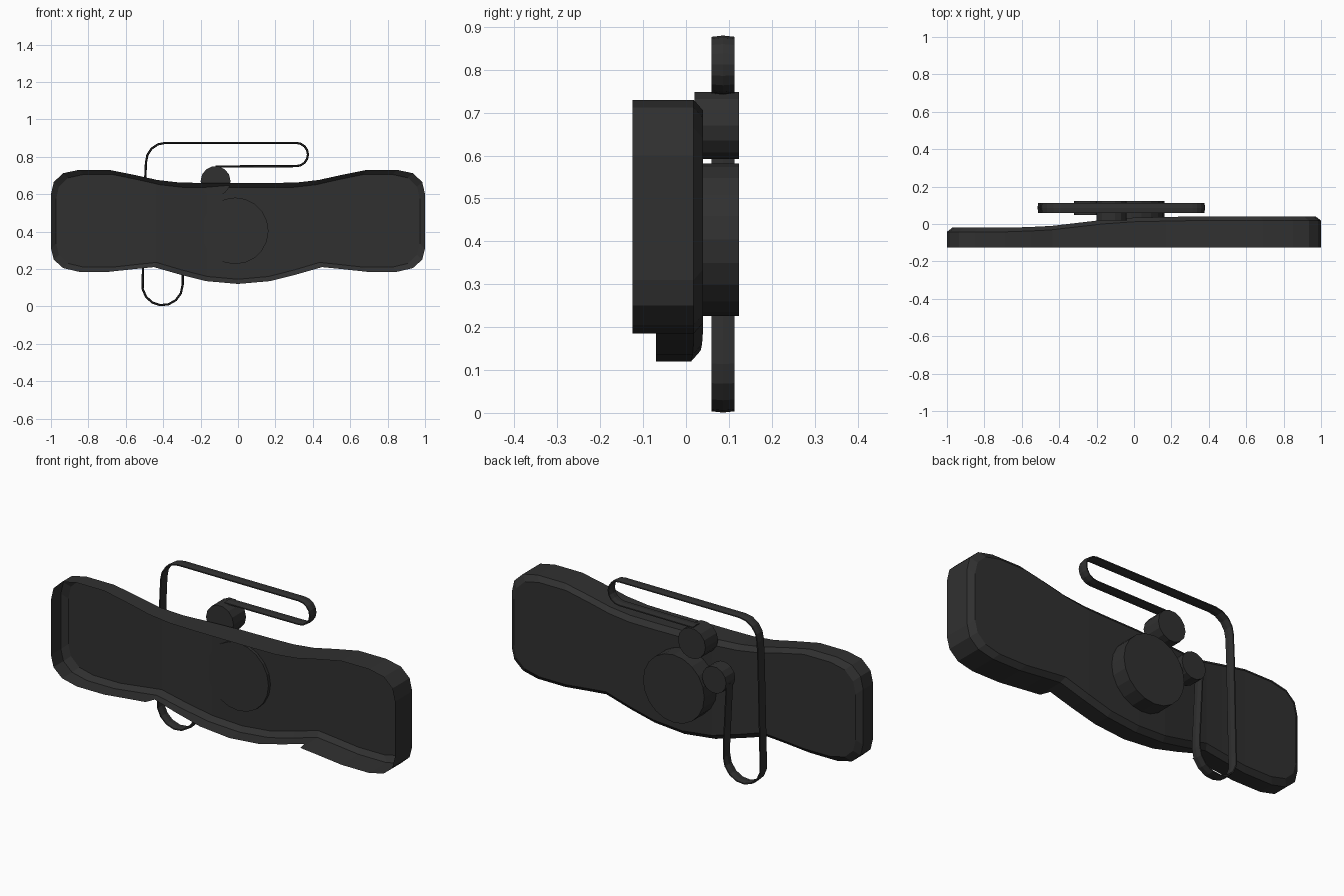
import bpy
from math import cos, sin, pi
from mathutils import Vector

if "Cube" in bpy.data.objects:
    bpy.data.objects.remove(bpy.data.objects["Cube"])

dark = bpy.data.materials.new("dark_plastic")
dark.diffuse_color = (0.03, 0.03, 0.03, 1)
dark.use_nodes = True
dark.node_tree.nodes["Principled BSDF"].inputs["Base Color"].default_value = dark.diffuse_color


def add_mesh(name, verts, faces):
    me = bpy.data.meshes.new(name)
    me.from_pydata(verts, [], faces)
    me.materials.append(dark)
    ob = bpy.data.objects.new(name, me)
    bpy.context.collection.objects.link(ob)
    return ob


def lerp_table(table, x):
    for (x0, y0), (x1, y1) in zip(table, table[1:]):
        if x <= x1:
            return y0 + (y1 - y0) * max(0, (x - x0) / (x1 - x0))
    return table[-1][1]


# Mirror housing: open-fronted shell; columns are (x, top z, bottom z), mirrored in x
half = [(0, .66, .12), (.17, .66, .135), (.31, .662, .17), (.435, .676, .206),
        (.45, .68, .21), (.55, .702, .2), (.69, .73, .185), (.85, .73, .185),
        (.935, .712, .205), (.985, .665, .25), (1, .60, .31)]
cols = [(-x, t, b) for x, t, b in reversed(half[1:])] + half
back_y = [(-1, -.02), (-.65, -.02), (-.45, -.01), (-.17, .022), (0, .034), (.3, .04), (1, .04)]


def ring(kind):
    top, bottom = [], []
    for x, t, b in cols:
        yb = lerp_table(back_y, x)
        if kind == "rim":
            # the bottom bulge has a set-back front edge
            top.append((x, -.125, t))
            bottom.append((x, -.07 if abs(x) < .44 else -.125, b))
        elif kind == "shoulder":
            top.append((x, yb - .022, t))
            bottom.append((x, yb - .022, b))
        else:
            top.append((x * .972, yb, t - .025))
            bottom.append((x * .972, yb, b + .025))
    return top + bottom[::-1]


n = len(cols)
m = 2 * n
verts = ring("rim") + ring("shoulder") + ring("floor")
faces = [(r * m + i, r * m + (i + 1) % m, (r + 1) * m + (i + 1) % m, (r + 1) * m + i)
         for r in range(2) for i in range(m)]
f = 2 * m
faces += [(f + i, f + i + 1, f + m - 2 - i, f + m - 1 - i) for i in range(n - 1)]
add_mesh("mirror_housing", verts, faces)


# Round mounts on the back
def disc(name, x, z, r, y0, y1, sides):
    ring_pts = [(x + r * cos(2 * pi * i / sides), z + r * sin(2 * pi * i / sides))
                for i in range(sides)]
    v = [(px, y, pz) for y in (y0, y1) for px, pz in ring_pts]
    fs = [(i, (i + 1) % sides, sides + (i + 1) % sides, sides + i) for i in range(sides)]
    fs += [tuple(reversed(range(sides))), tuple(range(sides, 2 * sides))]
    add_mesh(name, v, fs)


disc("main_mount", -.015, .404, .178, .02, .124, 20)
disc("upper_knob", -.12, .67, .08, .02, .124, 14)
disc("side_knob", -.25, .513, .07, .048, .124, 14)


# Flat strap looping from the upper knob round to the side knob
def arc(cx, cz, rx, rz, a0, a1, steps):
    return [(cx + rx * cos(a0 + (a1 - a0) * i / steps),
             cz + rz * sin(a0 + (a1 - a0) * i / steps)) for i in range(steps + 1)]


path = [(-.12, .748)]
path += arc(.312, .812, .062, .062, -pi / 2, pi / 2, 8)
path += arc(-.39, .77, .102, .104, pi / 2, pi, 4)
path += [(-.497, .66)]
path += arc(-.404, .115, .108, .109, pi * .93, 2 * pi, 8)
path += [(-.296, .17), (-.313, .50)]

section = [(-.0265, -.003), (0, -.006), (.0265, -.003), (.0265, .003), (0, .006), (-.0265, .003)]
pts = [Vector(p) for p in path]
verts, faces = [], []
k = len(section)
for i, p in enumerate(pts):
    d = (pts[min(i + 1, len(pts) - 1)] - pts[max(i - 1, 0)]).normalized()
    side = Vector((-d.y, d.x))
    for dy, off in section:
        q = p + side * off
        verts.append((q.x, .0865 + dy, q.y))
for i in range(len(pts) - 1):
    for j in range(k):
        a, b = i * k + j, i * k + (j + 1) % k
        faces.append((a, b, b + k, a + k))
last = (len(pts) - 1) * k
faces += [tuple(reversed(range(k))), tuple(range(last, last + k))]
add_mesh("strap_loop", verts, faces)
